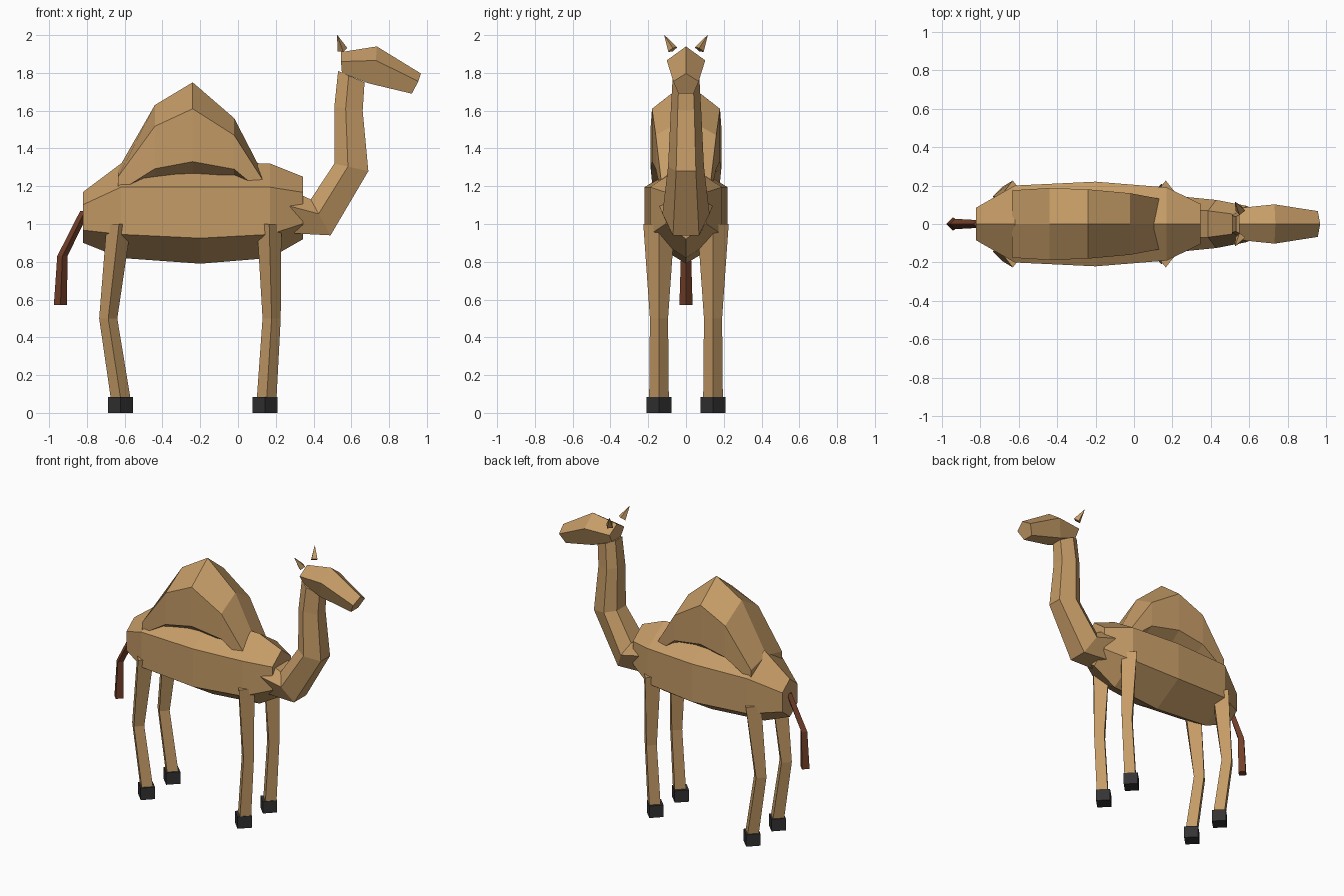
import bpy, bmesh, math
from mathutils import Vector

cube = bpy.data.objects.get("Cube")
if cube:
    bpy.data.objects.remove(cube, do_unlink=True)


def material(name, rgb):
    m = bpy.data.materials.new(name)
    m.use_nodes = True
    m.diffuse_color = (*rgb, 1)
    bsdf = m.node_tree.nodes["Principled BSDF"]
    bsdf.inputs["Base Color"].default_value = (*rgb, 1)
    bsdf.inputs["Roughness"].default_value = 0.9
    return m


TAN = material("tan coat", (0.56, 0.33, 0.135))
BROWN = material("brown tail hair", (0.17, 0.05, 0.022))
BLACK = material("dark hoof", (0.035, 0.033, 0.033))


def loft(name, rings, mat):
    """Skin a list of equal-sized point rings and close both ends."""
    bm = bmesh.new()
    loops = [[bm.verts.new(p) for p in ring] for ring in rings]
    n = len(loops[0])
    for a, b in zip(loops, loops[1:]):
        for i in range(n):
            j = (i + 1) % n
            bm.faces.new((a[i], a[j], b[j], b[i]))
    bm.faces.new(loops[0])
    bm.faces.new(loops[-1])
    bmesh.ops.recalc_face_normals(bm, faces=bm.faces)
    mesh = bpy.data.meshes.new(name)
    bm.to_mesh(mesh)
    bm.free()
    mesh.materials.append(mat)
    obj = bpy.data.objects.new(name, mesh)
    bpy.context.collection.objects.link(obj)
    return obj


def mirrored(half):
    """Close a half section, listed top to bottom, across y = 0."""
    return half + [(x, -y, z) for x, y, z in reversed(half) if y > 0]


def upright_hexagon(x, mid, r, w):
    return mirrored([(x, 0, mid + r), (x, w, mid + r / 2),
                     (x, w, mid - r / 2), (x, 0, mid - r)])


def neck_section(back, front, w):
    (xb, zb), (xf, zf) = back, front
    side = (xb + 0.4 * (xf - xb), w, zb + 0.4 * (zf - zb))
    return mirrored([(xb, w * 0.55, zb), side, (xf, w * 0.55, zf)])


def diamond(x, y, z, rx, ry):
    return [(x + rx, y, z), (x, y + ry, z), (x - rx, y, z), (x, y - ry, z)]


# Trunk: x, middle height, radius, half width
trunk = [(-0.82, 1.035, 0.135, 0.085), (-0.62, 1.07, 0.25, 0.20),
         (-0.2, 1.06, 0.27, 0.22), (0.17, 1.07, 0.25, 0.19),
         (0.345, 1.085, 0.165, 0.105)]
loft("trunk", [upright_hexagon(*s) for s in trunk], TAN)

# Hump
hump = [(-0.635, 1.21, 0.08, 0.175), (-0.44, 1.405, 0.225, 0.187),
        (-0.24, 1.47, 0.28, 0.18), (-0.02, 1.38, 0.18, 0.16),
        (0.13, 1.20, 0.07, 0.132)]
loft("hump", [upright_hexagon(*s) for s in hump], TAN)

# Neck: back point, front point, half width
neck = [((0.26, 1.19), (0.30, 0.95), 0.14), ((0.385, 1.13), (0.49, 0.94), 0.125),
        ((0.51, 1.32), (0.69, 1.28), 0.095), ((0.51, 1.62), (0.66, 1.60), 0.08),
        ((0.53, 1.81), (0.67, 1.75), 0.07)]
loft("neck", [neck_section(*s) for s in neck], TAN)

# Head: pentagons from the nape to the muzzle
head = [[(0.545, 0, 1.91), (0.545, 0.083, 1.86), (0.55, 0.05, 1.80)],
        [(0.735, 0, 1.94), (0.73, 0.102, 1.866), (0.69, 0.062, 1.745)],
        [(0.968, 0, 1.797), (0.955, 0.067, 1.755), (0.92, 0.04, 1.69)]]
loft("head", [mirrored(h) for h in head], TAN)

# Tail
tail = [diamond(-0.81, 0, 1.07, 0.025, 0.02), diamond(-0.93, 0, 0.83, 0.027, 0.027),
        diamond(-0.94, 0, 0.57, 0.035, 0.035)]
loft("tail", tail, BROWN)

for side, s in (("left", 1), ("right", -1)):
    # Ears: small pyramids tilted outward
    tip = Vector((0.525, s * 0.115, 2.0))
    base = Vector((0.553, s * 0.07, 1.923))
    axis = (tip - base).normalized()
    u = axis.cross(Vector((0, 1, 0))).normalized()
    v = axis.cross(u)
    r = 0.027
    ring = [base + r * d for d in (u, v, -u, -v)]
    point = [tip + 0.001 * d for d in (u, v, -u, -v)]
    loft(side + "_ear", [ring, point], TAN)

    # Legs and hooves: centre x at the top, knee, ankle and hoof
    y = s * 0.143
    for end, xs in (("front", (0.165, 0.178, 0.152, 0.143)),
                    ("hind", (-0.63, -0.687, -0.622, -0.621))):
        top, knee, ankle, hoof = xs
        loft(f"{side}_{end}_leg",
             [diamond(top, y, 1.0, 0.065, 0.083),
              diamond(knee, y, 0.5, 0.048, 0.048),
              diamond(ankle, y, 0.08, 0.052, 0.052)], TAN)
        loft(f"{side}_{end}_hoof",
             [diamond(hoof, y, z, 0.066, 0.066) for z in (0.0, 0.085)], BLACK)
